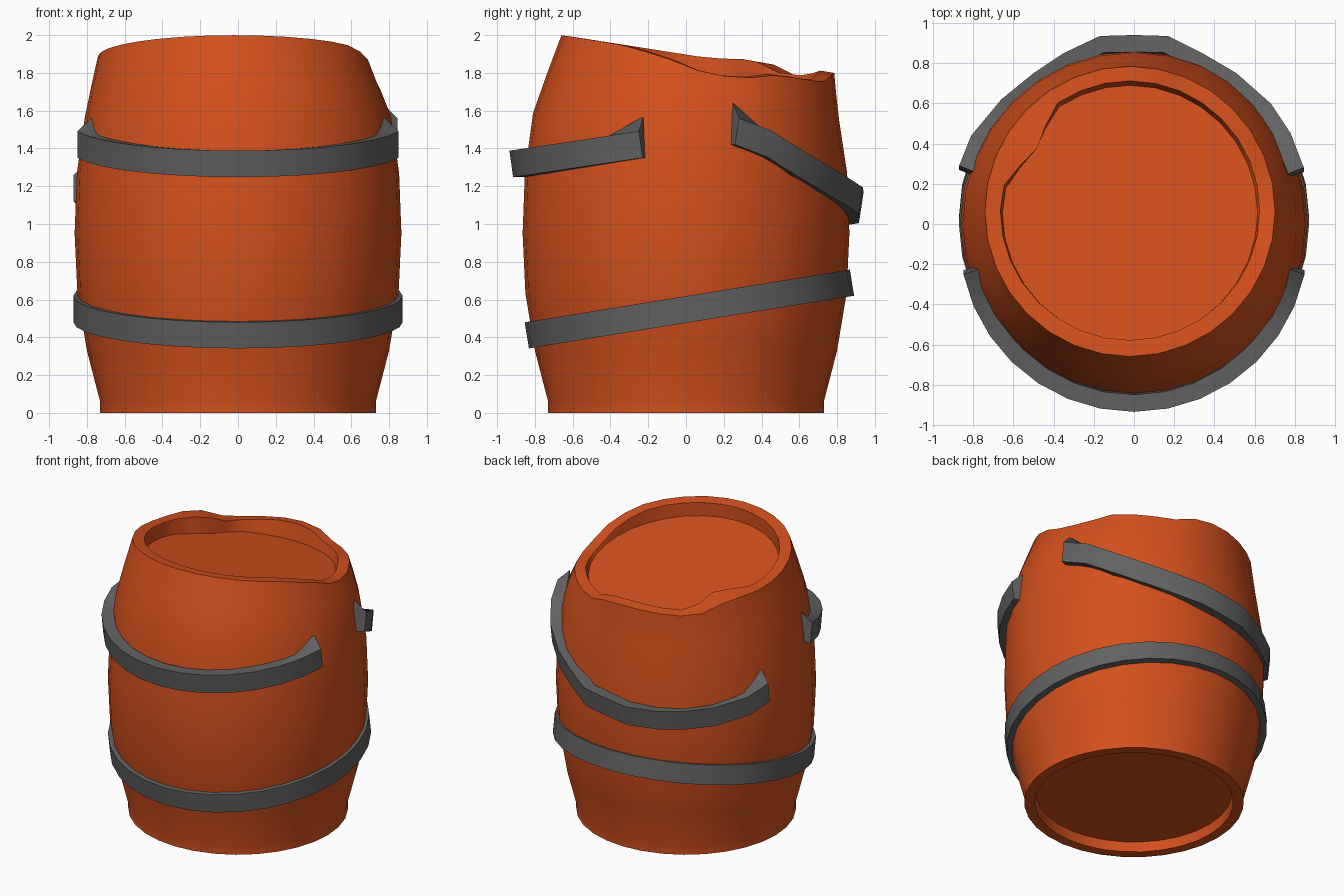
import bpy, bmesh
from math import sin, cos, pi, radians, degrees
from mathutils import Vector

if "Cube" in bpy.data.objects:
    bpy.data.objects.remove(bpy.data.objects["Cube"])

SEG = 32

def material(name, color):
    m = bpy.data.materials.new(name)
    m.diffuse_color = color
    m.use_nodes = True
    m.node_tree.nodes["Principled BSDF"].inputs["Base Color"].default_value = m.diffuse_color
    return m

wood = material("orange_wood", (0.65, 0.08, 0.012, 1))
iron = material("dark_iron", (0.12, 0.12, 0.12, 1))

def skin(name, rings, mat, closed_rings=True, closed_path=False, angle=35):
    """Bridge a list of point rings into one mesh, capping open ends."""
    bm = bmesh.new()
    vr = [[bm.verts.new(p) for p in r] for r in rings]
    n = len(vr[0])
    last = len(vr) if closed_path else len(vr) - 1
    for i in range(last):
        a, b = vr[i], vr[(i + 1) % len(vr)]
        for j in range(n):
            k = (j + 1) % n
            bm.faces.new((a[j], a[k], b[k], b[j]))
    if not closed_path:
        bm.faces.new(vr[0])
        bm.faces.new(vr[-1])
    bmesh.ops.recalc_face_normals(bm, faces=bm.faces)
    me = bpy.data.meshes.new(name)
    bm.to_mesh(me)
    bm.free()
    ob = bpy.data.objects.new(name, me)
    bpy.context.collection.objects.link(ob)
    me.materials.append(mat)
    bpy.context.view_layer.objects.active = ob
    ob.select_set(True)
    bpy.ops.object.shade_smooth_by_angle(angle=radians(angle))
    ob.select_set(False)
    return ob

def lerp_table(t, table):
    for (a, va), (b, vb) in zip(table, table[1:]):
        if a <= t <= b:
            return va + (vb - va) * (t - a) / (b - a)
    return 0.0

# Battered rim: height offsets and inward dent by angle in degrees
RIM = [(-35, 0), (-13, -0.03), (-5, -0.07), (18, -0.085), (31, -0.037), (48, -0.03),
       (66, -0.034), (80, 0.02), (95, 0.03), (118, -0.005), (132, -0.03),
       (144, 0.02), (156, 0.025), (175, 0)]
DENT = [(125, 0), (137, 0.06), (150, 0.10), (165, 0.01), (175, 0)]

def ring(r, z, cx=0, cy=0, slope=0, rough=0, dent=0):
    pts = []
    for i in range(SEG):
        d = i * 360 / SEG
        d = d - 360 if d > 180 else d
        a = radians(d)
        rr = r - dent * lerp_table(d, DENT)
        y = cy + rr * sin(a)
        pts.append((cx + rr * cos(a), y, z - slope * y + rough * lerp_table(d, RIM)))
    return pts

# Barrel body with recessed base and sunken, tilted lid
T = dict(cx=-0.02, slope=0.157)
skin("barrel_body", [
    ring(0.65, 0.07), ring(0.66, 0.0), ring(0.73, 0.0), ring(0.73, 0.06),
    ring(0.80, 0.33), ring(0.85, 0.63), ring(0.865, 0.95), ring(0.853, 1.27),
    ring(0.81, 1.57, slope=0.02),
    ring(0.765, 1.74, cx=-0.01, cy=0.03, slope=0.08, rough=0.4),
    ring(0.722, 1.896, cy=0.063, rough=1, **T),
    ring(0.645, 1.897, cy=0.067, rough=1, dent=1, **T),
    ring(0.635, 1.80, cy=0.055, dent=0.8, **T),
], wood)

# Lower hoop: complete ring tilted toward the front
tilt = radians(9.2)
axis = Vector((0, -sin(tilt), cos(tilt)))
across = Vector((0, cos(tilt), sin(tilt)))
mid = Vector((0, 0.018, 0.55))
lower = []
for i in range(SEG):
    a = 2 * pi * i / SEG
    out = Vector((cos(a), 0, 0)) + across * sin(a)
    lower.append([mid + out * r + axis * h
                  for r, h in ((0.872, -0.07), (0.872, 0.07), (0.80, 0.07), (0.80, -0.07))])
skin("lower_hoop", lower, iron, closed_path=True)

# Broken hoop pieces: strip following a path, with torn raised tips
def broken_hoop(name, path, thick, lean):
    rings = []
    for i, p in enumerate(path):
        p = Vector(p)
        t = Vector(path[min(i + 1, len(path) - 1)]) - Vector(path[max(i - 1, 0)])
        out = Vector((t.y, -t.x, 0)).normalized()
        if out.dot(Vector((p.x, p.y, 0))) < 0:
            out = -out
        up = Vector((0, lean, 1)) * 0.07
        tip = 0.08 if i in (0, len(path) - 1) else 0
        rings.append([p - up, p + up, p + up - out * thick + Vector((0, 0, tip)),
                      p - up - out * thick])
    return skin(name, rings, iron)

front = []
for i in range(15):
    a = radians(-168 + 156 * i / 14)
    y = -0.06 + 0.865 * sin(a)
    front.append((0.868 * cos(a), y, 1.318 + 0.15 * (y + 0.925)))
broken_hoop("front_hoop_piece", front, 0.085, -0.14)

back = [(0.845, 0.27, 1.49), (0.78, 0.44, 1.425), (0.68, 0.59, 1.33), (0.51, 0.74, 1.24),
        (0.34, 0.84, 1.18), (0.17, 0.925, 1.125), (0, 0.93, 1.10), (-0.17, 0.925, 1.075),
        (-0.35, 0.84, 1.06), (-0.5, 0.74, 1.06), (-0.66, 0.61, 1.08), (-0.81, 0.43, 1.13),
        (-0.87, 0.28, 1.19)]
broken_hoop("back_hoop_piece", back, 0.085, 0.15)
